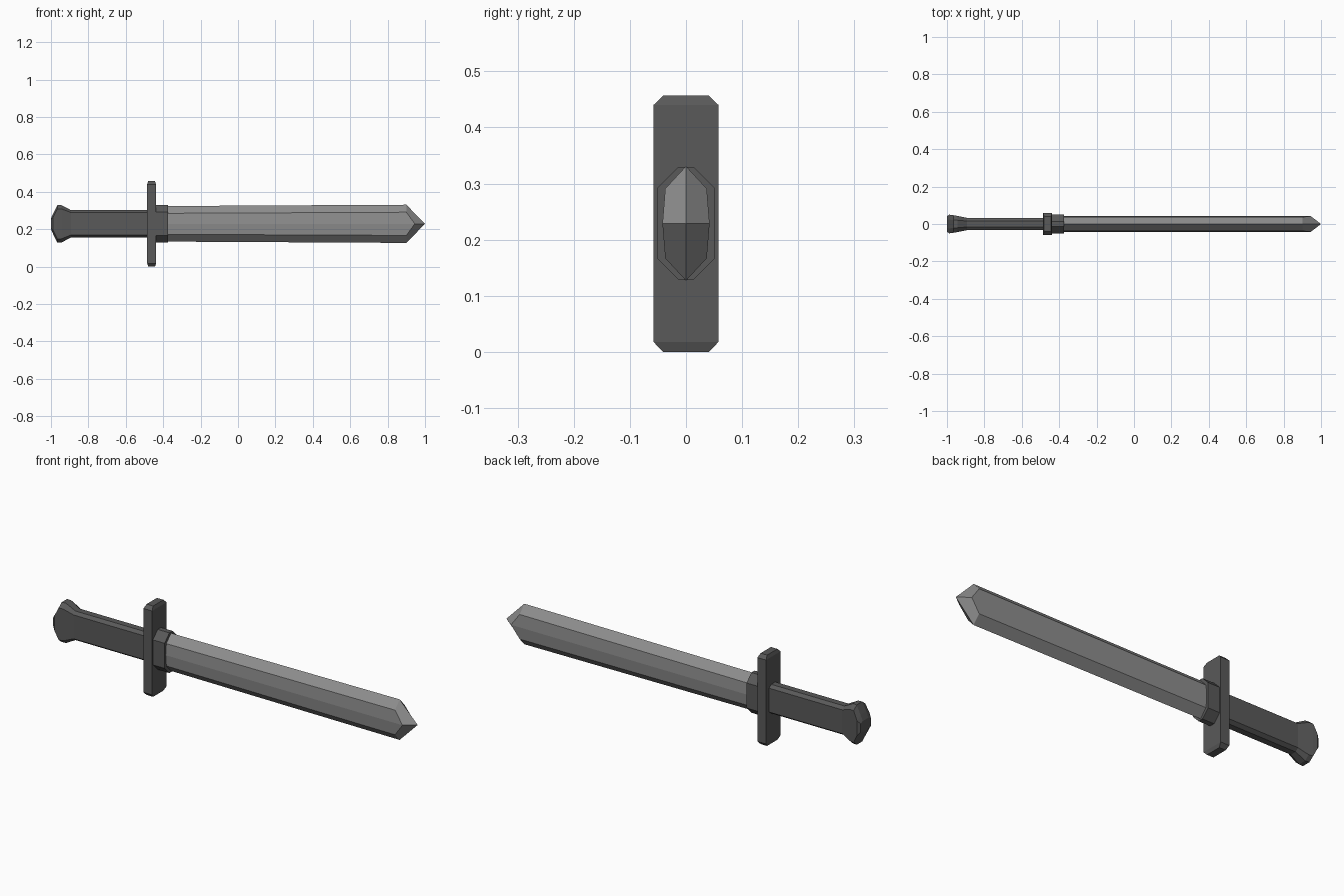
import bpy, bmesh

if "Cube" in bpy.data.objects:
    bpy.data.objects.remove(bpy.data.objects["Cube"])

CZ = 0.229  # height of the sword's long axis


def grey(name, value):
    mat = bpy.data.materials.new(name)
    mat.diffuse_color = (value, value, value, 1)
    mat.use_nodes = True
    mat.node_tree.nodes["Principled BSDF"].inputs["Base Color"].default_value = mat.diffuse_color
    return mat


DARK, STEEL = grey("dark_grey", 0.10), grey("steel_grey", 0.27)


def octagon(x, hy, hz, ty, tz):
    """Cross-section: half sizes hy, hz; flats of half width ty (top) and tz (side)."""
    quarter = [(hy, tz), (ty, hz)]
    pts = quarter + [(-y, z) for y, z in reversed(quarter)]
    pts += [(-y, -z) for y, z in pts]
    return [(x, y, CZ + z) for y, z in pts]


def make_object(name, bm, mat):
    bmesh.ops.remove_doubles(bm, verts=bm.verts, dist=1e-5)
    bmesh.ops.recalc_face_normals(bm, faces=bm.faces)
    mesh = bpy.data.meshes.new(name)
    bm.to_mesh(mesh)
    bm.free()
    mesh.materials.append(mat)
    ob = bpy.data.objects.new(name, mesh)
    bpy.context.collection.objects.link(ob)


def loft(name, sections, mat):
    bm = bmesh.new()
    rings = [[bm.verts.new(p) for p in s] for s in sections]
    n = len(rings[0])
    for a, b in zip(rings, rings[1:]):
        for i in range(n):
            j = (i + 1) % n
            bm.faces.new((a[i], a[j], b[j], b[i]))
    bm.faces.new(rings[0])
    bm.faces.new(rings[-1])
    make_object(name, bm, mat)


# Grip flaring into the pommel
loft("grip_and_pommel", [
    octagon(-0.47, 0.033, 0.073, 0.016, 0.060),
    octagon(-0.893, 0.033, 0.073, 0.016, 0.060),
    octagon(-0.944, 0.043, 0.100, 0.020, 0.080),
    octagon(-0.966, 0.047, 0.100, 0.022, 0.080),
    octagon(-0.988, 0.050, 0.056, 0.023, 0.036),
    octagon(-1.0, 0.041, 0.028, 0.022, 0.022),
], DARK)

# Crossguard: slab with chamfered ends
guard = []
for z, hx, hy in [(0, 0.018, 0.041), (0.018, 0.024, 0.058),
                  (0.440, 0.024, 0.058), (0.457, 0.018, 0.041)]:
    guard.append([(-0.462 + sx * hx, sy * hy, z)
                  for sx, sy in [(-1, -1), (1, -1), (1, 1), (-1, 1)]])
loft("crossguard", guard, DARK)

# Collar at the base of the blade
loft("collar", [octagon(x, 0.051, 0.101, 0.013, 0.063) for x in (-0.45, -0.373)], DARK)

# Blade: bevelled quarter panels mirrored to all four sides, pointed tip
edge0, edge1 = (-0.39, 0, 0.095), (0.9, 0, 0.102)
bev0, bev1 = (-0.39, 0.037, 0.056), (0.9, 0.037, 0.062)
mid0, mid1 = (-0.39, 0.042, 0), (0.945, 0.042, 0)
tip, core = (1.0, 0, 0), (-0.39, 0, 0)
panels = [(edge0, edge1, bev1, bev0), (bev0, bev1, mid1, mid0),
          (edge1, tip, mid1, bev1), (core, edge0, bev0, mid0)]
bm = bmesh.new()
for sy in (-1, 1):
    for sz in (-1, 1):
        for panel in panels:
            bm.faces.new([bm.verts.new((x, sy * y, CZ + sz * z)) for x, y, z in panel])
make_object("blade", bm, STEEL)
